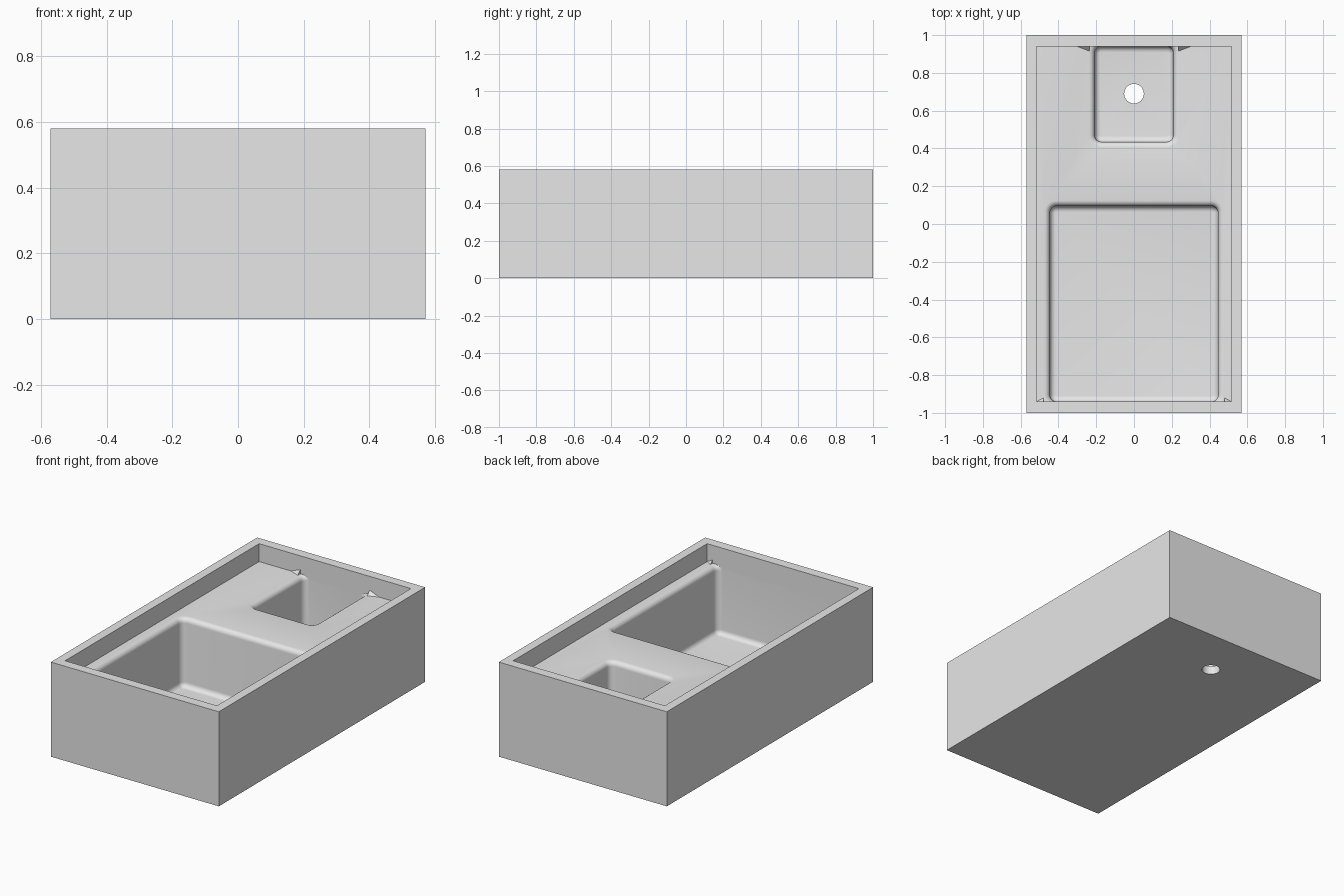
import bpy, bmesh, math

cube = bpy.data.objects.get("Cube")
if cube:
    bpy.data.objects.remove(cube, do_unlink=True)

grey = bpy.data.materials.new("plain grey")
grey.use_nodes = True
GREY = (0.8, 0.8, 0.8, 1)
grey.diffuse_color = GREY
grey.node_tree.nodes["Principled BSDF"].inputs["Base Color"].default_value = GREY

HEIGHT, LEDGE, FLOOR = 0.58, 0.47, 0.05   # rim, shelf and pocket floor levels
WALL = 0.94                               # inner face of the end walls
FILLET, STEPS = 0.03, 6


def make_object(name, bm):
    bmesh.ops.recalc_face_normals(bm, faces=bm.faces)
    mesh = bpy.data.meshes.new(name)
    bm.to_mesh(mesh)
    bm.free()
    mesh.materials.append(grey)
    obj = bpy.data.objects.new(name, mesh)
    bpy.context.collection.objects.link(obj)
    return obj


def box(name, x, y, z0, z1):
    bm = bmesh.new()
    bmesh.ops.create_cube(bm, size=2)
    for v in bm.verts:
        v.co = (v.co.x * x, v.co.y * y, z0 if v.co.z < 0 else z1)
    return make_object(name, bm)


def pocket(name, half_x, y0, y1):
    """Rounded basin cutter with a filleted floor and a rolled top edge."""
    profile = []
    for i in range(STEPS + 1):
        a = math.pi / 2 * i / STEPS
        profile.append((FILLET * (math.sin(a) - 1), FLOOR + FILLET * (1 - math.cos(a))))
    for i in range(STEPS + 1):
        a = math.pi / 2 * i / STEPS
        profile.append((FILLET * (1 - math.cos(a)), LEDGE - FILLET * (1 - math.sin(a))))
    profile.append((FILLET, LEDGE + 0.04))
    bm = bmesh.new()
    rings = []
    corner = FILLET + 0.005
    for offset, z in profile:
        ring = []
        for quarter in range(4):
            sx = 1 if quarter in (0, 3) else -1
            cy = y1 - corner if quarter < 2 else y0 + corner
            for i in range(STEPS + 1):
                a = math.pi / 2 * (quarter + i / STEPS)
                r = corner + offset
                y = cy + r * math.sin(a)
                ring.append(bm.verts.new((sx * (half_x - corner) + r * math.cos(a),
                                          max(-WALL, min(WALL, y)), z)))
        rings.append(ring)
    for low, high in zip(rings, rings[1:]):
        for i in range(len(low)):
            j = (i + 1) % len(low)
            bm.faces.new((low[i], low[j], high[j], high[i]))
    bm.faces.new(rings[0][::-1])
    bm.faces.new(rings[-1])
    bmesh.ops.remove_doubles(bm, verts=bm.verts, dist=0.0001)
    return make_object(name, bm)


def drain(name, y, radius):
    bm = bmesh.new()
    bmesh.ops.create_cone(bm, cap_ends=True, segments=32, radius1=radius,
                          radius2=radius, depth=0.3)
    bmesh.ops.translate(bm, verts=bm.verts, vec=(0, y, 0.05))
    return make_object(name, bm)


def corner_ramp(name, x_outer, x_inner, y_wall, depth, rise):
    """Small blend where a rolled pocket edge runs into an end wall."""
    bm = bmesh.new()
    y_in = y_wall - math.copysign(depth, y_wall)
    points = [(x_outer, y_wall, LEDGE), (x_inner, y_in, LEDGE),
              (x_inner, y_wall, LEDGE), (x_inner, y_wall, LEDGE + rise)]
    v = [bm.verts.new(p) for p in points]
    for a, b, c in ((0, 1, 2), (0, 1, 3), (1, 2, 3), (0, 2, 3)):
        bm.faces.new((v[a], v[b], v[c]))
    return make_object(name, bm)


# Solid block, hollowed by the recess, two basins and a drain
tray = box("tray_body", 0.57, 1, 0, HEIGHT)
cutters = [
    box("recess_cutter", 0.515, WALL, LEDGE, HEIGHT + 0.1),
    pocket("large_basin_cutter", 0.445, -WALL, 0.095),
    pocket("small_basin_cutter", 0.208, 0.435, WALL),
    drain("drain_cutter", 0.69, 0.052),
]
bpy.context.view_layer.objects.active = tray
for cutter in cutters:
    mod = tray.modifiers.new(cutter.name, "BOOLEAN")
    mod.operation, mod.solver, mod.object = "DIFFERENCE", "EXACT", cutter
    bpy.ops.object.modifier_apply(modifier=mod.name)
    cutter.hide_render = True
for cutter in cutters:
    bpy.data.objects.remove(cutter, do_unlink=True)

# Blends beside the basins
for side, label in ((1, "left"), (-1, "right")):
    corner_ramp("back_blend_" + label, side * 0.30, side * 0.235, WALL, 0.025, 0.025)
    corner_ramp("front_blend_" + label, side * 0.515, side * 0.478, -WALL, 0.02, 0.02)

bpy.ops.object.select_all(action="DESELECT")
tray.select_set(True)
bpy.ops.object.shade_smooth_by_angle(angle=math.radians(30))
